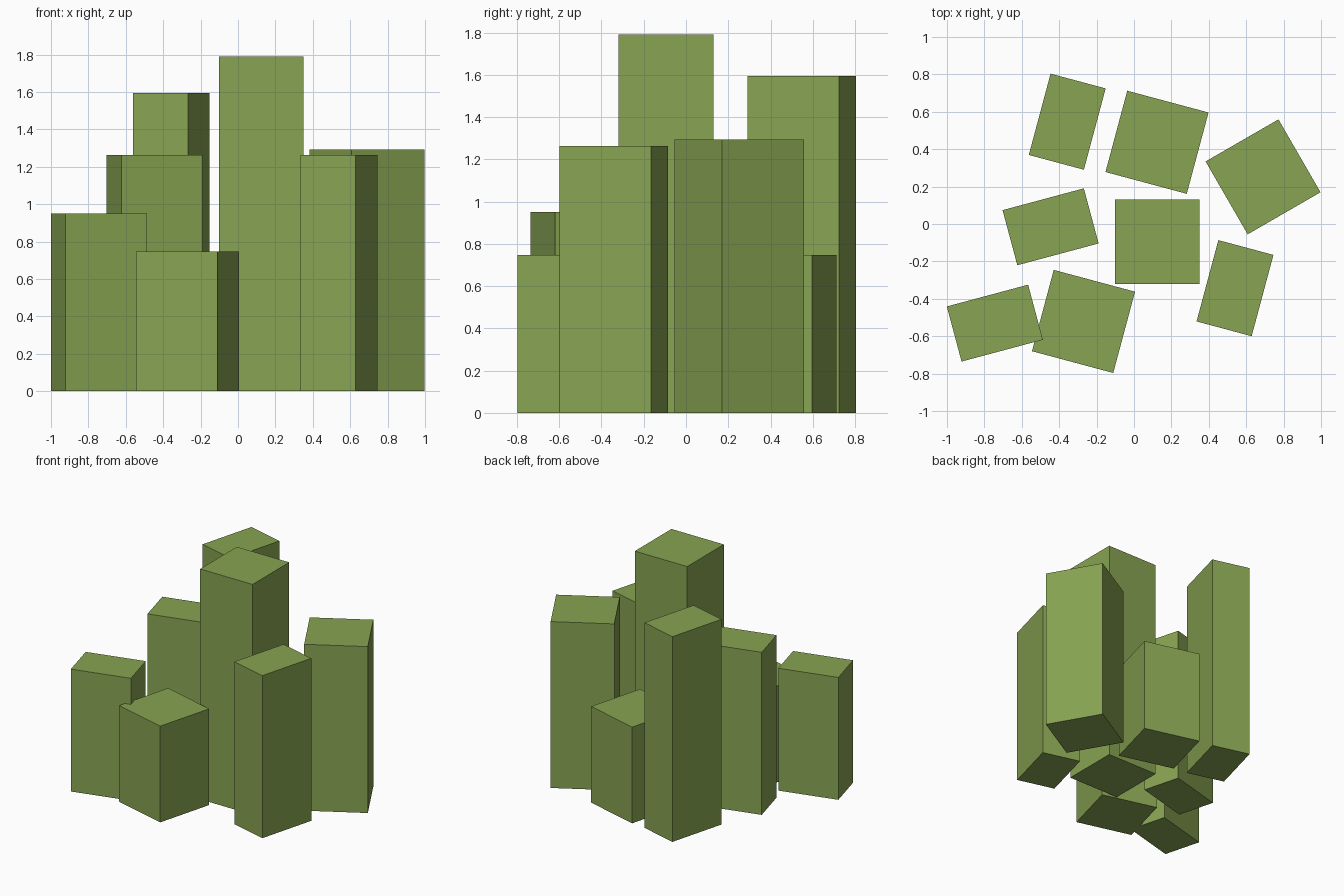
import bpy, bmesh, math
from mathutils import Matrix

if "Cube" in bpy.data.objects:
    bpy.data.objects.remove(bpy.data.objects["Cube"])

green = bpy.data.materials.new("moss green")
green.diffuse_color = (0.242, 0.367, 0.084, 1)
green.use_nodes = True
green.node_tree.nodes["Principled BSDF"].inputs["Base Color"].default_value = green.diffuse_color


def block(name, x, y, w, d, h, angle):
    """Upright box standing on z = 0, turned about its own centre."""
    mesh = bpy.data.meshes.new(name)
    bm = bmesh.new()
    m = (Matrix.Translation((x, y, h / 2))
         @ Matrix.Rotation(math.radians(angle), 4, 'Z')
         @ Matrix.Diagonal((w, d, h, 1)))
    bmesh.ops.create_cube(bm, size=1, matrix=m)
    bm.to_mesh(mesh)
    bm.free()
    mesh.materials.append(green)
    ob = bpy.data.objects.new(name, mesh)
    bpy.context.collection.objects.link(ob)


L, S = 0.45, 0.305  # long and short footprint sides

# Centre tower
block("centre_tower", 0.124, -0.095, L, L, 1.79, 0)

# Square columns around it
block("back_column", 0.123, 0.437, L, L, 0.748, -15)
block("right_column", 0.69, 0.252, L, L, 1.293, 30)
block("front_column", -0.27, -0.521, L, L, 0.748, -15)

# Narrow columns
block("back_left_column", -0.357, 0.547, S, L, 1.595, -15)
block("left_column", -0.446, -0.015, L, S, 1.263, 15)
block("front_right_column", 0.54, -0.343, S, L, 1.263, -15)
block("front_left_column", -0.744, -0.53, L, S, 0.951, 15)
